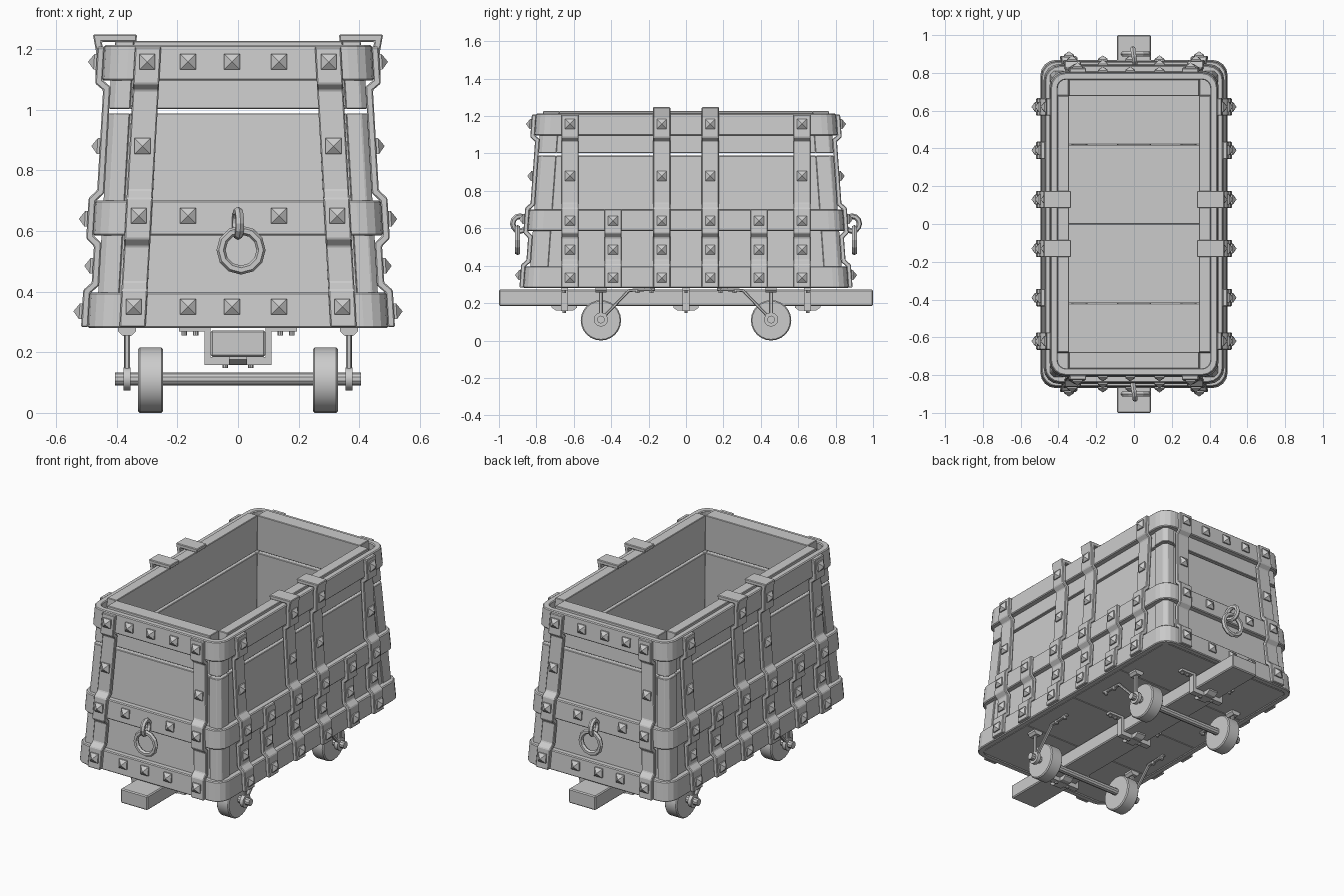
import bpy, bmesh, math
from mathutils import Vector, Matrix

if "Cube" in bpy.data.objects:
    bpy.data.objects.remove(bpy.data.objects["Cube"])


# outer half sizes of the sloping body at height z
def hx(z): return 0.405 + 0.055 * (1.22 - z) / 0.94
def hy(z): return 0.765 + 0.068 * (1.22 - z) / 0.94


# surface placement: u runs along the wall, off is the distance out of it
def side(s): return lambda u, off, z: Vector((s * (hx(z) + off), u, z))
def end(s): return lambda u, off, z: Vector((u, s * (hy(z) + off), z))


def finish(name, bm, bevel=0.0, smooth=False):
    bmesh.ops.recalc_face_normals(bm, faces=bm.faces)
    me = bpy.data.meshes.new(name)
    bm.to_mesh(me)
    bm.free()
    ob = bpy.data.objects.new(name, me)
    bpy.context.collection.objects.link(ob)
    if bevel:
        m = ob.modifiers.new("bevel", 'BEVEL')
        m.width, m.segments, m.limit_method = bevel, 1, 'ANGLE'
    if smooth:
        bpy.ops.object.select_all(action='DESELECT')
        ob.select_set(True)
        bpy.context.view_layer.objects.active = ob
        bpy.ops.object.shade_smooth_by_angle(angle=math.radians(35))
    return ob


def hull(name, pts, bevel=0.0):
    bm = bmesh.new()
    vs = [bm.verts.new(p) for p in pts]
    bmesh.ops.convex_hull(bm, input=vs)
    bmesh.ops.dissolve_limit(bm, angle_limit=0.01, verts=bm.verts, edges=bm.edges)
    return finish(name, bm, bevel)


def box(name, x0, x1, y0, y1, z0, z1, bevel=0.0):
    return hull(name, [(x, y, z) for x in (x0, x1) for y in (y0, y1) for z in (z0, z1)], bevel)


def bar(name, place, path, half, t, shift=lambda z: 0.0):
    """Flat bar of thickness t following a path of (off, z) points."""
    P = [Vector(p) for p in path]
    bm, rows = bmesh.new(), []
    for i, p in enumerate(P):
        dirs = [(P[j + 1] - P[j]).normalized() for j in (i - 1, i) if 0 <= j < len(P) - 1]
        ns = [Vector((d.y, -d.x)) for d in dirs]
        n = sum(ns, Vector((0, 0))).normalized()
        n *= (t / 2) / max(0.5, n.dot(ns[0]))
        row = []
        for q, h in ((p + n, -half), (p + n, half), (p - n, half), (p - n, -half)):
            row.append(bm.verts.new(place(shift(p.y) + h, q.x, q.y)))
        rows.append(row)
    for a, b in zip(rows, rows[1:]):
        for k in range(4):
            bm.faces.new((a[k], a[(k + 1) % 4], b[(k + 1) % 4], b[k]))
    bm.faces.new(rows[0])
    bm.faces.new(rows[-1])
    return finish(name, bm, 0.004)


def rivet(place, u, off, z, r=0.026):
    pts = [place(u + a * r, off + o, z + b * r) for a in (-1, 1) for b in (-1, 1) for o in (-0.005, 0.008)]
    hull("rivet", pts + [place(u, off + 0.028, z)])


def cyl(name, p, q, r, n=12, bevel=0.0, smooth=True):
    p, q = Vector(p), Vector(q)
    bm = bmesh.new()
    m = Matrix.Translation((p + q) / 2) @ (q - p).to_track_quat('Z', 'Y').to_matrix().to_4x4()
    bmesh.ops.create_cone(bm, cap_ends=True, segments=n, radius1=r, radius2=r, depth=(q - p).length, matrix=m)
    return finish(name, bm, bevel, smooth)


def torus(name, c, R, r, axis, n=12, k=6):
    bm, rows = bmesh.new(), []
    rot = Vector(axis).to_track_quat('Z', 'Y')
    for i in range(n):
        a, row = 2 * math.pi * i / n, []
        for j in range(k):
            b = 2 * math.pi * j / k
            d = R + r * math.cos(b)
            row.append(bm.verts.new(Vector(c) + rot @ Vector((d * math.cos(a), d * math.sin(a), r * math.sin(b)))))
        rows.append(row)
    for i in range(n):
        for j in range(k):
            a, b = rows[i], rows[(i + 1) % n]
            bm.faces.new((a[j], b[j], b[(j + 1) % k], a[(j + 1) % k]))
    return finish(name, bm)


def band(name, z0, z1, t=0.036):
    """Iron hoop with rounded corners around the body."""
    bm, loops = bmesh.new(), []
    for off, z in ((t, z0), (t, z1), (-0.002, z1), (-0.002, z0)):
        r, loop = 0.045 + off, []
        X, Y = hx(z) + off, hy(z) + off
        for c, (sx, sy) in enumerate(((1, 1), (-1, 1), (-1, -1), (1, -1))):
            for i in range(5):
                a = math.pi / 2 * (c + i / 4)
                loop.append(bm.verts.new((sx * (X - r) + r * math.cos(a), sy * (Y - r) + r * math.sin(a), z)))
        loops.append(loop)
    for k in range(4):
        a, b = loops[k], loops[(k + 1) % 4]
        for i in range(len(a)):
            j = (i + 1) % len(a)
            bm.faces.new((a[i], a[j], b[j], b[i]))
    return finish(name, bm, 0.005)


# wooden walls and corner posts, in a lower and an upper course
T = 0.062
for z0, z1, tag in ((0.29, 0.988, "lower"), (1.003, 1.226, "upper")):
    for s in (-1, 1):
        hull(tag + "_side_plank", [(s * (hx(z) - o), k * (hy(z) - 0.086), z)
             for z in (z0, z1) for o in (0, T) for k in (-1, 1)], 0.003)
        hull(tag + "_end_plank", [(k * (hx(z) - T + 0.002), s * (hy(z) - o), z)
             for z in (z0, z1) for o in (0, 0.088) for k in (-1, 1)], 0.003)
        for sx in (-1, 1):
            hull(tag + "_corner_post", [(sx * (hx(z) - a), s * (hy(z) - b), z)
                 for z in (z0, min(z1, 1.17)) for a, b in
                 ((T, 0.088), (T, -0.008), (0.012, -0.008), (-0.008, 0.012), (-0.008, 0.088))], 0.003)

# floor planks
for i in range(4):
    y = (-0.83, -0.42, 0, 0.42, 0.83)
    box("floor_plank", -0.458, 0.458, y[i] + 0.001, y[i + 1] - 0.001, 0.282, 0.315, 0.002)

# iron bands
for name, z0, z1 in (("bottom_band", 0.28, 0.397), ("middle_band", 0.585, 0.70), ("top_band", 1.097, 1.213)):
    band(name, z0, z1)

# straps: stepped over the bands, close to the wood between them
low = [(0.046, 0.283), (0.046, 0.40), (0.019, 0.425), (0.019, 0.555), (0.046, 0.58), (0.046, 0.703)]
full = low + [(0.019, 0.73), (0.019, 1.07), (0.046, 1.092), (0.046, 1.208)]
hook = full[:-1] + [(0.050, 1.195), (0.060, 1.236), (-0.070, 1.236)]
for s in (-1, 1):
    P = side(s)
    for y in (-0.62, -0.39, -0.13, 0.13, 0.39, 0.62):
        path = low if abs(y) == 0.39 else hook if abs(y) == 0.13 else full
        bar("side_strap", P, path, 0.046, 0.024, lambda z, y=y: y)
        for z, off in ((0.335, 0.058), (0.485, 0.031), (0.64, 0.058), (0.88, 0.031), (1.158, 0.058)):
            if z < 0.7 or path is not low:
                rivet(P, y, off, z)
    E = end(s)
    for k in (-1, 1):
        lean = lambda z, k=k: k * (0.347 - 0.05 * (z - 0.3) / 0.9)
        bar("end_strap", E, full, 0.043, 0.024, lean)
        for z, off in ((0.35, 0.058), (0.65, 0.058), (0.88, 0.031), (1.158, 0.058)):
            rivet(E, lean(z), off, z)
    for x in (-0.165, -0.02, 0.135):
        for z in (0.35, 0.65, 1.158):
            if not (x == -0.02 and z == 0.65):
                rivet(E, x, 0.036, z)
    # pull ring hanging in a staple
    torus("ring_staple", (0, s * 0.887, 0.625), 0.040, 0.015, (1, 0.15, 0), 12)
    torus("pull_ring", (0.01, s * 0.90, 0.537), 0.066, 0.015, (0, 1, 0), 12)

# central beam with its saddle brackets
box("centre_beam", -0.09, 0.09, -1, 1, 0.185, 0.272, 0.006)
for y in (-0.65, 0, 0.65):
    box("bracket_base", -0.11, 0.11, y - 0.018, y + 0.018, 0.158, 0.185)
    for s in (-1, 1):
        a, b = sorted((s * 0.09, s * 0.11))
        box("bracket_leg", a, b, y - 0.018, y + 0.018, 0.165, 0.282)
        a, b = sorted((s * 0.09, s * 0.195))
        box("bracket_foot", a, b, y - 0.018, y + 0.018, 0.268, 0.284)
        for x, z in ((0.14, 0.255), (0.178, 0.255), (0.042, 0.148)):
            cyl("bracket_bolt", (s * x, y, z), (s * x, y, z + 0.02), 0.009, 8)
    # shallow clip under the beam
    hull("beam_clip", [(x, y + k * w, z) for x in (-0.03, 0.03) for k in (-1, 1)
         for w, z in ((0.068, 0.187), (0.068, 0.176), (0.045, 0.16))])

# wheels, axles and their hangers
for sy in (-1, 1):
    y = sy * 0.455
    cyl("axle", (-0.405, y, 0.112), (0.405, y, 0.112), 0.021, 10)
    for s in (-1, 1):
        cyl("wheel", (s * 0.247, y, 0.108), (s * 0.33, y, 0.108), 0.108, 24, 0.006)
        cyl("hanger_hub", (s * 0.355, y, 0.112), (s * 0.377, y, 0.112), 0.038, 12)
        hang = lambda u, off, z, s=s, sy=sy: Vector((s * 0.366 + u, sy * off, z))
        bar("hanger_post", hang, [(0.455, 0.13), (0.455, 0.284)], 0.009, 0.022)
        bar("hanger_brace", hang, [(0.432, 0.135), (0.305, 0.268), (0.165, 0.274)], 0.010, 0.016)
        hull("hanger_foot", [(s * 0.366 + a * w, y + b * 0.03, z) for a in (-1, 1) for b in (-1, 1)
             for w, z in ((0.03, 0.284), (0.03, 0.27), (0.016, 0.256))])
        for d in (0.185, 0.26):
            cyl("hanger_bolt", (s * 0.366, sy * d, 0.254), (s * 0.366, sy * d, 0.275), 0.011, 8)
